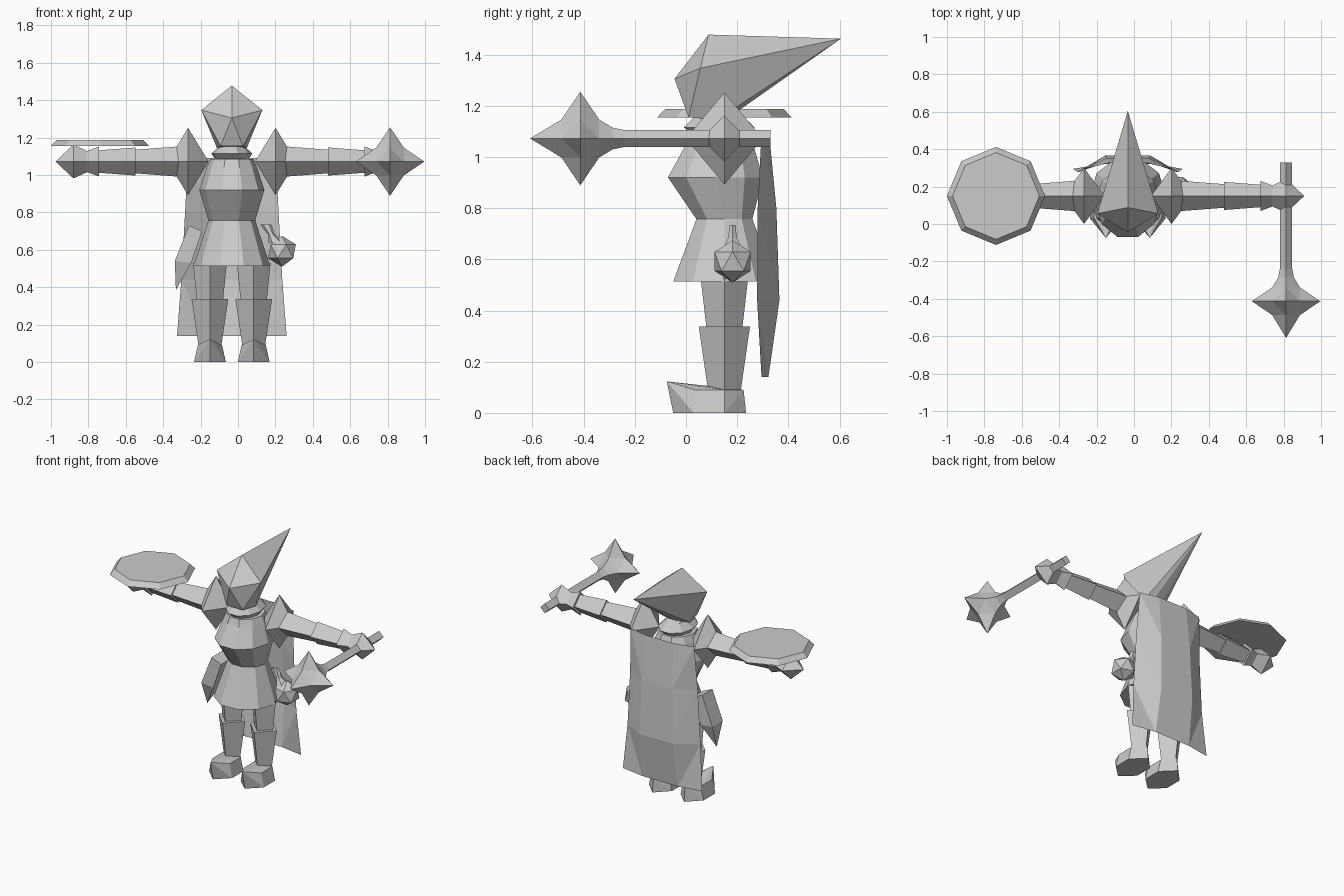
import bpy, bmesh, math
from mathutils import Vector

if "Cube" in bpy.data.objects:
    bpy.data.objects.remove(bpy.data.objects["Cube"])

CX, CY, ARM_Z = -0.033, 0.15, 1.072   # body axis and arm height

grey = bpy.data.materials.new("plain grey")
grey.diffuse_color = (0.6, 0.6, 0.6, 1)
grey.use_nodes = True
grey.node_tree.nodes["Principled BSDF"].inputs["Base Color"].default_value = grey.diffuse_color


def finish(name, bm):
    bmesh.ops.remove_doubles(bm, verts=bm.verts, dist=0.0005)
    bmesh.ops.recalc_face_normals(bm, faces=bm.faces)
    me = bpy.data.meshes.new(name)
    bm.to_mesh(me)
    bm.free()
    me.materials.append(grey)
    ob = bpy.data.objects.new(name, me)
    bpy.context.collection.objects.link(ob)
    return ob


def loft(name, rings, n=4, axis="z"):
    """Rings are (position along axis, centre a, centre b, radius a, radius b)."""
    bm = bmesh.new()
    loops = []
    for t, a, b, ra, rb in rings:
        loop = []
        for i in range(n):
            w = 2 * math.pi * i / n
            p, q = a + ra * math.cos(w), b + rb * math.sin(w)
            co = {"z": (p, q, t), "x": (t, p, q), "y": (p, t, q)}[axis]
            loop.append(bm.verts.new(co))
        loops.append(loop)
    for lo, hi in zip(loops, loops[1:]):
        for i in range(n):
            j = (i + 1) % n
            bm.faces.new((lo[i], lo[j], hi[j], hi[i]))
    bm.faces.new(loops[0])
    bm.faces.new(loops[-1])
    return finish(name, bm)


def hull(name, pts):
    bm = bmesh.new()
    for p in pts:
        bm.verts.new(p)
    bmesh.ops.convex_hull(bm, input=bm.verts)
    bmesh.ops.dissolve_limit(bm, angle_limit=0.02, verts=bm.verts, edges=bm.edges)
    return finish(name, bm)


def both(x, y, z):
    return [(CX - x, y, z), (CX + x, y, z)]


# Tunic with flared skirt
loft("tunic", [
    (0.513, CX, CY, 0.205, 0.21),
    (0.757, CX, CY, 0.125, 0.115),
    (0.92, CX, 0.115, 0.174, 0.195),
    (1.04, CX, 0.13, 0.135, 0.142),
    (1.085, CX, 0.13, 0.115, 0.125)], n=10)

# Collar and neck
loft("collar", [
    (1.085, CX, 0.13, 0.09, 0.11),
    (1.115, CX, 0.13, 0.11, 0.145),
    (1.155, CX, 0.13, 0.065, 0.105),
    (1.18, CX, 0.13, 0.06, 0.07)], n=10)

# Pointed hood sweeping backwards
hull("hood", [(CX, 0.605, 1.462), (CX, 0.088, 1.478), (CX, -0.045, 1.305)]
     + both(0.163, 0.056, 1.347) + both(0.06, 0.01, 1.155)
     + both(0.08, 0.12, 1.145) + both(0.03, 0.19, 1.17))

# Limbs on both sides
for s, side in ((-1, "left"), (1, "right")):
    lx = CX + s * 0.117
    loft(side + "_thigh", [(0.33, lx, CY, 0.07, 0.07),
                           (0.53, lx, CY, 0.09, 0.093)])
    loft(side + "_shin_guard", [(0.08, lx, CY, 0.06, 0.063),
                                (0.337, lx, CY, 0.098, 0.1)])
    # Boot with raised toe
    boot = [(lx, -0.075, 0.123), (lx, -0.05, 0), (lx, 0.225, 0.09), (lx, 0.235, 0)]
    for k in (-1, 1):
        boot += [(lx + k * 0.065, 0.035, 0.09), (lx + k * 0.085, 0.03, 0),
                 (lx + k * 0.065, CY, 0.09), (lx + k * 0.085, CY, 0)]
    hull(side + "_boot", boot)
    # Shoulder guard, sleeves, cuff and fist
    sx = CX + s * 0.234
    hull(side + "_shoulder_guard",
         [(sx - 0.11, CY, ARM_Z), (sx + 0.11, CY, ARM_Z),
          (sx, CY - 0.15, ARM_Z), (sx, CY + 0.15, ARM_Z),
          (sx, CY, ARM_Z - 0.18), (sx, CY, ARM_Z + 0.18)])
    for part, d0, d1, r0, r1 in (("upper_arm", 0.23, 0.515, 0.085, 0.063),
                                 ("forearm", 0.515, 0.71, 0.075, 0.06),
                                 ("cuff", 0.71, 0.777, 0.08, 0.055)):
        loft(side + "_" + part, [(CX + s * d0, CY, ARM_Z, r0, r0),
                                 (CX + s * d1, CY, ARM_Z, r1, r1)], axis="x")
    loft(side + "_fist", [(CX + s * 0.77, CY, ARM_Z, 0.055, 0.055),
                          (CX + s * 0.847, CY, ARM_Z, 0.09, 0.09),
                          (CX + s * 0.943, CY, ARM_Z, 0, 0)], axis="x")

# Mace shaft, flaring into the head
MX, MY = 0.813, -0.413
loft("mace_shaft", [(0.33, MX, ARM_Z, 0.033, 0.033),
                    (-0.24, MX, ARM_Z, 0.033, 0.033),
                    (-0.30, MX, ARM_Z, 0.045, 0.045),
                    (-0.375, MX, ARM_Z, 0.085, 0.085)], axis="y")

# Six-spiked mace head: octahedron with edges pulled inwards
bm = bmesh.new()
c = Vector((MX, MY, ARM_Z))
for sx in (-1, 1):
    for sy in (-1, 1):
        for sz in (-1, 1):
            tips = [Vector((sx, 0, 0)), Vector((0, sy, 0)), Vector((0, 0, sz))]
            t = [bm.verts.new(c + Vector((v.x * 0.183, v.y * 0.196, v.z * 0.183)))
                 for v in tips]
            m = [bm.verts.new(c + (tips[i] + tips[(i + 1) % 3]) * 0.074)
                 for i in range(3)]
            bm.faces.new(m)
            for i in range(3):
                bm.faces.new((t[i], m[i], m[i - 1]))
finish("mace_head", bm)

# Octagonal shield lying flat over the forearm
loft("shield", [(1.155, -0.738, CY, 0.262, 0.262),
                (1.187, -0.738, CY, 0.232, 0.232)], n=8)

# Folded cape: rows of (height, half width, edge y, middle y)
bm = bmesh.new()
rows = []
for z, w, ye, ym in ((1.09, 0.235, 0.295, 0.325), (0.8, 0.25, 0.28, 0.353),
                     (0.44, 0.27, 0.278, 0.365), (0.14, 0.293, 0.295, 0.322)):
    rows.append([bm.verts.new((CX + u * w, y, z))
                 for u, y in ((-1, ye), (-0.45, ym), (0.45, ym), (1, ye))])
for a, b in zip(rows, rows[1:]):
    for i in range(3):
        bm.faces.new((a[i], a[i + 1], b[i + 1], b[i]))
bmesh.ops.triangulate(bm, faces=bm.faces)
finish("cape", bm)

# Hip pouch with gathered neck
bm = bmesh.new()
bmesh.ops.create_icosphere(bm, subdivisions=1, radius=0.083)
bmesh.ops.translate(bm, verts=bm.verts, vec=(0.235, 0.182, 0.592))
finish("pouch", bm)
loft("pouch_neck", [(0.64, 0.205, 0.182, 0.045, 0.045),
                    (0.682, 0.178, 0.182, 0.018, 0.02),
                    (0.735, 0.15, 0.182, 0.03, 0.012)], n=6)

# Pointed sheath on the other hip
sheath = [(-0.332, CY, 0.385)]
for y in (CY - 0.055, CY + 0.055):
    sheath += [(-0.262, y, 0.73), (-0.192, y, 0.70),
               (-0.338, y, 0.54), (-0.25, y, 0.53)]
hull("sheath", sheath)
